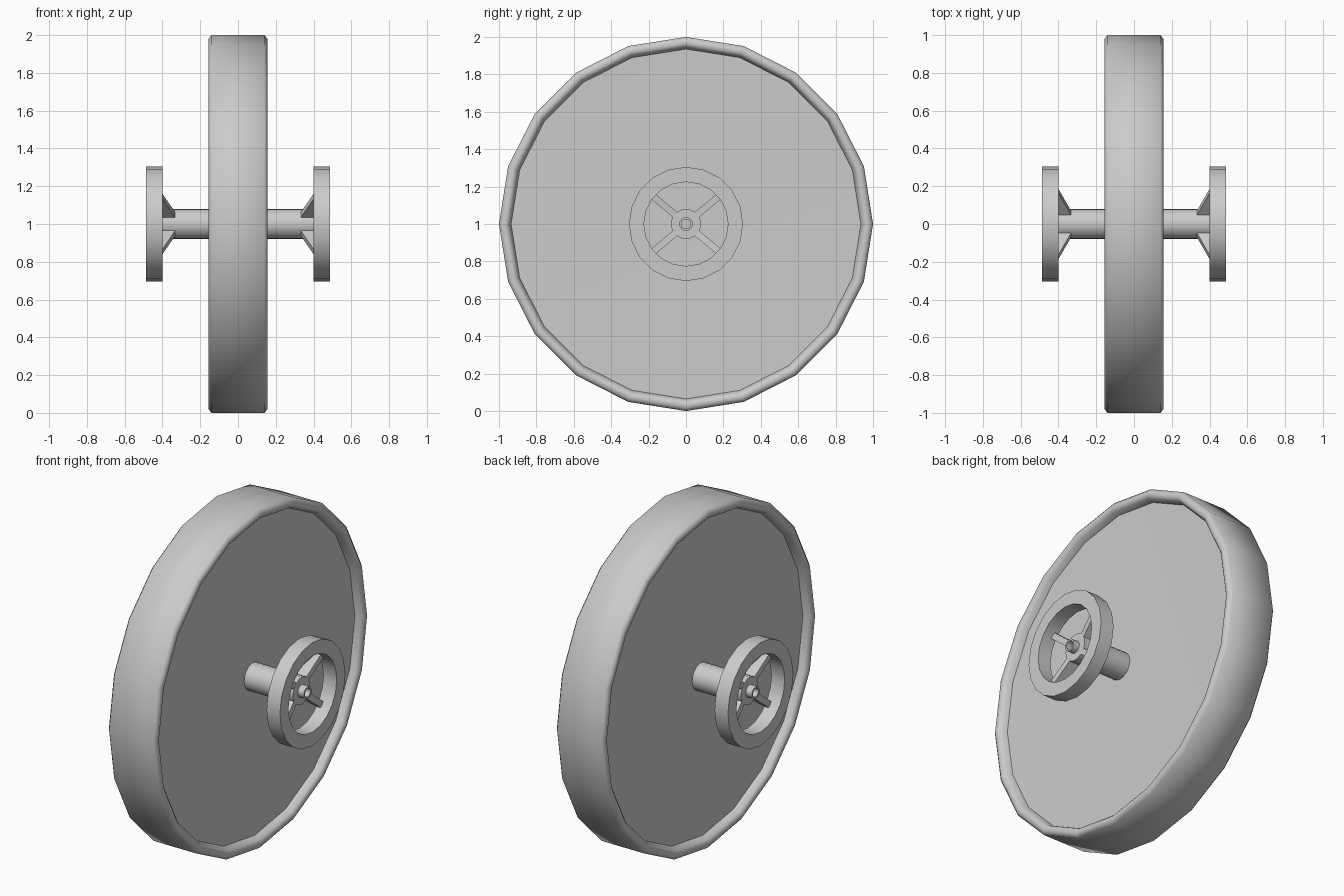
import bpy, bmesh, math
from mathutils import Matrix

if "Cube" in bpy.data.objects:
    bpy.data.objects.remove(bpy.data.objects["Cube"])

CENTRE_Z = 1.0


def finish(name, bm, angle=35):
    bmesh.ops.remove_doubles(bm, verts=bm.verts, dist=1e-5)
    bmesh.ops.recalc_face_normals(bm, faces=bm.faces)
    me = bpy.data.meshes.new(name)
    bm.to_mesh(me)
    bm.free()
    ob = bpy.data.objects.new(name, me)
    ob.location.z = CENTRE_Z
    bpy.context.collection.objects.link(ob)
    bpy.ops.object.select_all(action='DESELECT')
    ob.select_set(True)
    bpy.context.view_layer.objects.active = ob
    bpy.ops.object.shade_smooth_by_angle(angle=math.radians(angle))
    return ob


def lathe(name, profile, sides, closed=False, angle=35):
    """Spin an (x, radius) profile about the x axis."""
    bm = bmesh.new()
    pts = profile + profile[:1] if closed else profile
    rings = []
    for i in range(sides):
        a = 2 * math.pi * i / sides
        rings.append([bm.verts.new((x, r * math.sin(a), r * math.cos(a))) for x, r in pts])
    for i in range(sides):
        p, q = rings[i], rings[(i + 1) % sides]
        for j in range(len(pts) - 1):
            corners = [p[j], q[j], q[j + 1], p[j + 1]]
            if pts[j][1] == 0:
                corners = [p[j], q[j + 1], p[j + 1]]
            elif pts[j + 1][1] == 0:
                corners = [p[j], q[j], p[j + 1]]
            bm.faces.new(corners)
    return finish(name, bm, angle)


# big wheel with dished sides and a rounded rim
half = [(0.095, 0), (0.108, 0.935), (0.142, 0.945), (0.155, 0.96),
        (0.155, 0.982), (0.14, 1.0)]
lathe("main_wheel", half + [(-x, r) for x, r in reversed(half)], 20, angle=60)

for side, s in (("right", 1), ("left", -1)):
    # axle ending in a hub
    lathe(side + "_axle", [(s * x, r) for x, r in
          [(0.08, 0), (0.08, 0.08), (0.415, 0.08), (0.415, 0)]], 20)
    # hollow pin in the middle of the hub
    lathe(side + "_hub_pin", [(s * x, r) for x, r in
          [(0.41, 0.036), (0.455, 0.036), (0.455, 0.025), (0.42, 0.025), (0.42, 0)]], 16)
    # small outer ring
    lathe(side + "_small_ring", [(s * x, r) for x, r in
          [(0.40, 0.305), (0.487, 0.305), (0.487, 0.225), (0.40, 0.225)]], 20, closed=True)
    # four tapered spokes
    bm = bmesh.new()
    outline = [(0.33, 0.07), (0.402, 0.232), (0.43, 0.232), (0.413, 0.07)]
    for k in range(4):
        rot = Matrix.Rotation(math.radians((50, 130, 230, 310)[k]), 4, 'X')
        front, back = ([bm.verts.new(rot @ bm.verts.new((s * x, t, r)).co) for x, r in outline]
                       for t in (-0.018, 0.018))
        bm.faces.new(front)
        bm.faces.new(back[::-1])
        for i in range(4):
            j = (i + 1) % 4
            bm.faces.new([front[i], back[i], back[j], front[j]])
    bmesh.ops.delete(bm, geom=[v for v in bm.verts if not v.link_faces], context='VERTS')
    finish(side + "_spokes", bm)
